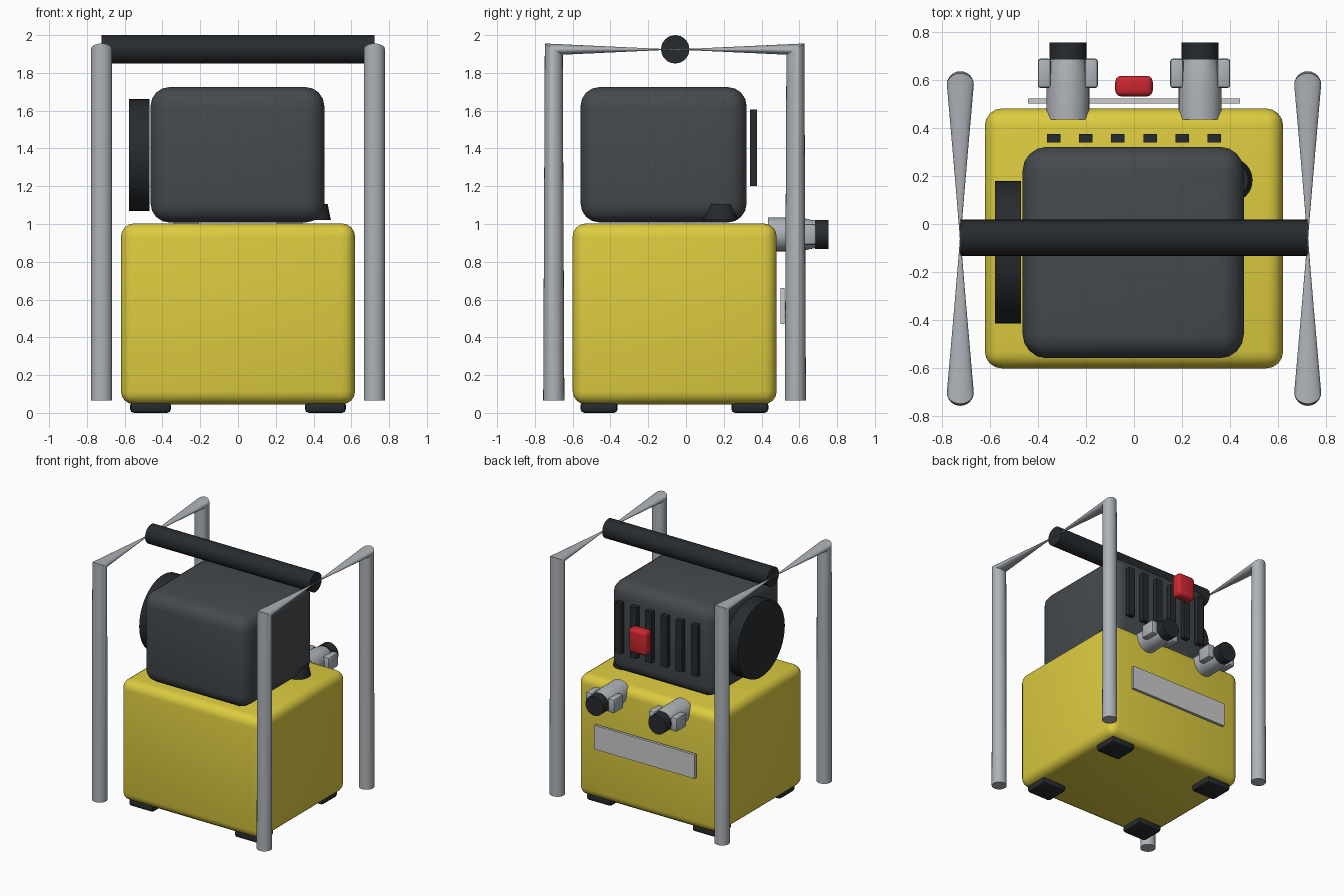
import bpy, bmesh, math
from mathutils import Matrix, Vector

if "Cube" in bpy.data.objects:
    bpy.data.objects.remove(bpy.data.objects["Cube"])


def material(name, rgb):
    m = bpy.data.materials.new(name)
    m.diffuse_color = (*rgb, 1)
    m.use_nodes = True
    m.node_tree.nodes["Principled BSDF"].inputs["Base Color"].default_value = m.diffuse_color
    return m


YELLOW = material("yellow_paint", (0.72, 0.6, 0.05))
DARK = material("dark_grey", (0.06, 0.068, 0.075))
BLACK = material("black_rubber", (0.02, 0.024, 0.028))
RED = material("red_plastic", (0.6, 0.02, 0.03))
STEEL = material("steel", (0.42, 0.45, 0.48))
PLATE = material("pale_plate", (0.6, 0.62, 0.6))


def finish(name, bm, mat, angle=35):
    me = bpy.data.meshes.new(name)
    bm.to_mesh(me)
    bm.free()
    me.materials.append(mat)
    ob = bpy.data.objects.new(name, me)
    bpy.context.collection.objects.link(ob)
    bpy.ops.object.select_all(action='DESELECT')
    ob.select_set(True)
    bpy.context.view_layer.objects.active = ob
    bpy.ops.object.shade_smooth_by_angle(angle=math.radians(angle))
    return ob


def box(name, lo, hi, mat, bevel=0.0, segs=3):
    """Box between two corners with rounded edges."""
    lo, hi = Vector(lo), Vector(hi)
    bm = bmesh.new()
    bmesh.ops.create_cube(bm, size=1, matrix=Matrix.Translation((lo + hi) / 2)
                          @ Matrix.Diagonal((*(hi - lo), 1)))
    if bevel:
        bmesh.ops.bevel(bm, geom=bm.edges[:], offset=bevel, segments=segs,
                        profile=0.5, affect='EDGES')
    return finish(name, bm, mat)


def loft(name, rings, mat):
    """Skin a list of equal-length point rings and cap both ends."""
    bm = bmesh.new()
    vs = [[bm.verts.new(p) for p in r] for r in rings]
    n = len(vs[0])
    for a, b in zip(vs, vs[1:]):
        for i in range(n):
            j = (i + 1) % n
            bm.faces.new((a[i], a[j], b[j], b[i]))
    bm.faces.new(vs[0][::-1])
    bm.faces.new(vs[-1])
    bmesh.ops.recalc_face_normals(bm, faces=bm.faces[:])
    return finish(name, bm, mat)


def lathe(name, centre, axis, profile, mat, n=32):
    """Turned part: profile is (distance along axis, radius) pairs."""
    q = Vector(axis).to_track_quat('Z', 'Y')
    rings = [[Vector(centre) + q @ Vector((r * math.cos(2 * math.pi * i / n),
                                           r * math.sin(2 * math.pi * i / n), d))
              for i in range(n)] for d, r in profile]
    return loft(name, rings, mat)


# Tank body and its four feet
box("tank_body", (-0.62, -0.6, 0.045), (0.62, 0.48, 1.003), YELLOW, 0.07, 4)
for sx in (-1, 1):
    for y in (-0.46, 0.338):
        box("foot", (sx * 0.463 - 0.108, y - 0.098, 0.005 - 0.005),
            (sx * 0.463 + 0.108, y + 0.098, 0.06), BLACK, 0.02, 2)

# Motor housing, side disc, rear fins, filler cap
box("motor_housing", (-0.463, -0.558, 1.008), (0.457, 0.321, 1.725), DARK, 0.1, 4)
lathe("side_disc", (-0.577, -0.117, 1.365), (1, 0, 0), [(0, 0.296), (0.108, 0.296)], BLACK, 48)
for i in range(6):
    x = (i - 2.5) * 0.1333
    box("cooling_fin", (x - 0.028, 0.338, 1.2), (x + 0.028, 0.375, 1.605), BLACK)
lathe("filler_cap", (0.4, 0.182, 1.02), (0, 0, 1), [(0, 0.092), (0.085, 0.075)], BLACK)

# Red switch and rear plate
box("red_switch", (-0.078, 0.53, 1.373), (0.078, 0.616, 1.563), RED, 0.025, 3)
box("rear_plate", (-0.44, 0.5, 0.47), (0.44, 0.521, 0.66), PLATE)

# Two outlet couplings with side lugs and end caps
for x in (-0.275, 0.275):
    lathe("coupling", (x, 0, 0.945), (0, 1, 0),
          [(0.435, 0.09), (0.57, 0.089), (0.63, 0.084), (0.685, 0.072)], STEEL)
    lathe("coupling_cap", (x, 0, 0.945), (0, 1, 0), [(0.683, 0.077), (0.755, 0.077)], BLACK)
    for s in (-1, 1):
        a, b = sorted((x + s * 0.07, x + s * 0.125))
        box("coupling_lug", (a, 0.565, 0.89), (b, 0.688, 1.0), STEEL, 0.012, 2)

# Frame tubes: two posts joined by a top rail that pinches to nothing midway
R, N, TILT = 0.056, 24, math.radians(32)
c, s = math.cos(TILT), math.sin(TILT)


def ring(x, y, z, flip, dy, dz):
    angles = [2 * math.pi * i / N for i in range(N)]
    return [(x + flip * R * math.cos(a), y + R * math.sin(a) * dy,
             z + R * math.sin(a) * dz) for a in angles]


def mid(r0, r1, t):
    return [Vector(p).lerp(Vector(q), t) for p, q in zip(r0, r1)]


for side, x in (("left", -0.722), ("right", 0.722)):
    front = ring(x, -0.7, 1.926, 1, c, -s)
    back = ring(x, 0.579, 1.926, -1, c, s)
    rail = [mid(front, back, t / 8) for t in (1, 2, 3, 3.9, 4.1, 5, 6, 7)]
    loft(side + "_frame", [ring(x, -0.7, 0.065, 1, 1, 0), front] + rail +
         [back, ring(x, 0.579, 0.065, -1, 1, 0)], STEEL)

# Carry handle across the top
lathe("carry_handle", (-0.722, -0.057, 1.925), (1, 0, 0), [(0, 0.075), (1.444, 0.075)], BLACK)
